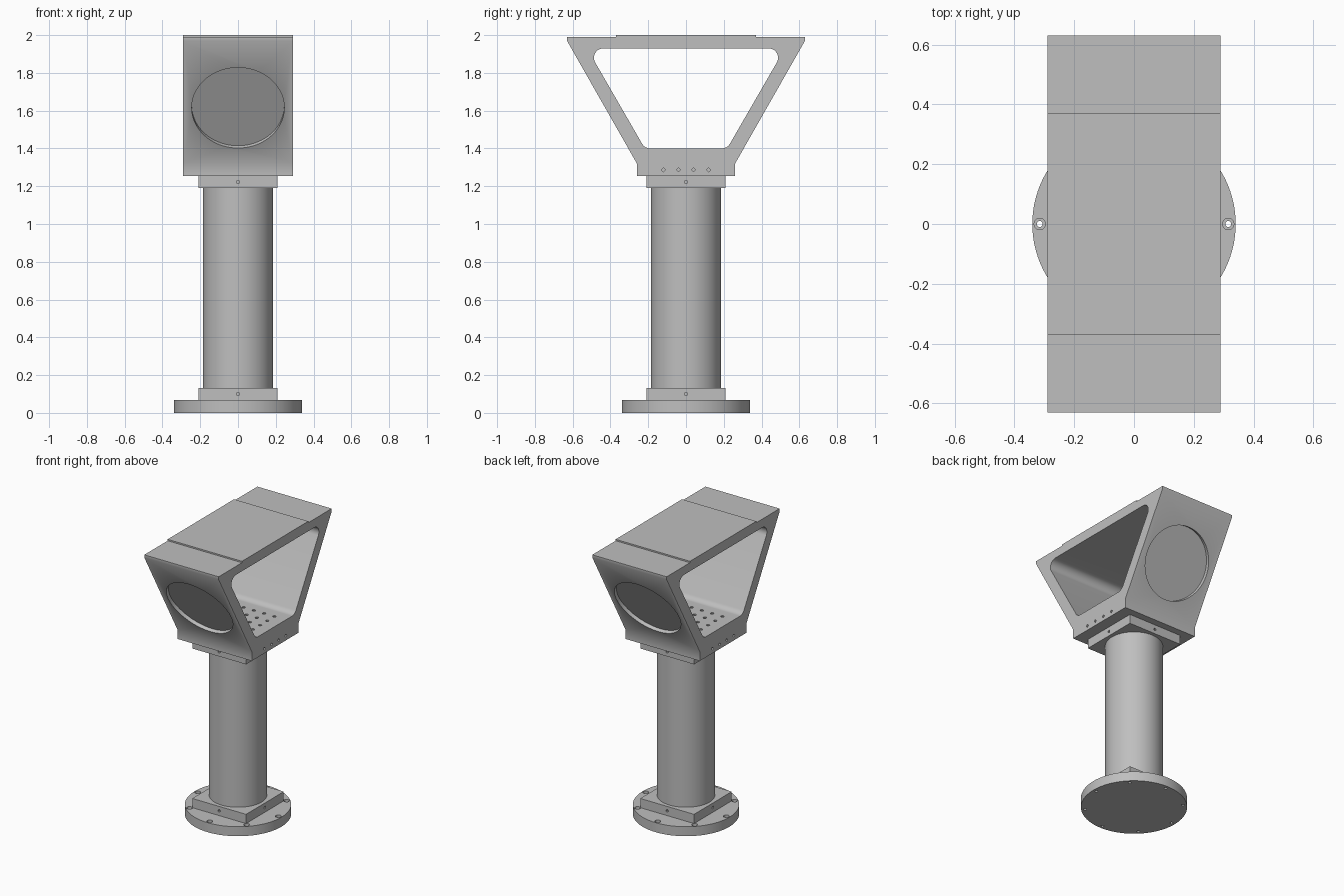
import bpy, bmesh, math
from mathutils import Vector, Matrix

cube = bpy.data.objects.get("Cube")
if cube:
    bpy.data.objects.remove(cube, do_unlink=True)

grey = bpy.data.materials.new("satin_grey")
grey.use_nodes = True
COLOUR = (0.52, 0.52, 0.52, 1)
grey.diffuse_color = COLOUR
grey.node_tree.nodes["Principled BSDF"].inputs["Base Color"].default_value = COLOUR


def make(name, bm):
    bmesh.ops.recalc_face_normals(bm, faces=bm.faces)
    mesh = bpy.data.meshes.new(name)
    bm.to_mesh(mesh)
    bm.free()
    mesh.materials.append(grey)
    obj = bpy.data.objects.new(name, mesh)
    bpy.context.collection.objects.link(obj)
    return obj


def add_cylinder(bm, centre, axis, radius, depth, sides):
    turn = Vector(axis).to_track_quat('Z', 'Y').to_matrix().to_4x4()
    bmesh.ops.create_cone(bm, cap_ends=True, segments=sides, radius1=radius,
                          radius2=radius, depth=depth,
                          matrix=Matrix.Translation(centre) @ turn)


def cylinder(name, radius, low, high, sides=96):
    bm = bmesh.new()
    add_cylinder(bm, (0, 0, (low + high) / 2), (0, 0, 1), radius, high - low, sides)
    return make(name, bm)


def box(name, half, low, high):
    bm = bmesh.new()
    bmesh.ops.create_cube(bm, size=1, matrix=Matrix.Translation((0, 0, (low + high) / 2))
                          @ Matrix.Diagonal((2 * half, 2 * half, high - low, 1)))
    return make(name, bm)


def prism(name, outline, half_width):
    """Extrude a (y, z) outline across x."""
    bm = bmesh.new()
    face = bm.faces.new([bm.verts.new((-half_width, y, z)) for y, z in outline])
    moved = bmesh.ops.extrude_face_region(bm, geom=[face])["geom"]
    bmesh.ops.translate(bm, vec=(2 * half_width, 0, 0),
                        verts=[v for v in moved if isinstance(v, bmesh.types.BMVert)])
    return make(name, bm)


def fillet(points, radius, steps=10):
    """Round every corner of a convex outline."""
    result = []
    for i, p in enumerate(points):
        p = Vector(p)
        a = (Vector(points[i - 1]) - p).normalized()
        b = (Vector(points[(i + 1) % len(points)]) - p).normalized()
        half = a.angle(b) / 2
        centre = p + (a + b).normalized() * radius / math.sin(half)
        start = p + a * radius / math.tan(half) - centre
        end = p + b * radius / math.tan(half) - centre
        sweep = start.angle(end)
        for k in range(steps + 1):
            t = k / steps
            arc = (start * math.sin((1 - t) * sweep) + end * math.sin(t * sweep)) / math.sin(sweep)
            result.append(centre + arc)
    return result


def cut(obj, cutter):
    """Subtract the cutter, bake the result and discard the cutter."""
    mod = obj.modifiers.new("cut", 'BOOLEAN')
    mod.operation = 'DIFFERENCE'
    mod.solver = 'EXACT'
    mod.object = cutter
    bpy.context.view_layer.update()
    graph = bpy.context.evaluated_depsgraph_get()
    mesh = bpy.data.meshes.new_from_object(obj.evaluated_get(graph))
    obj.modifiers.clear()
    obj.data = mesh
    bpy.data.objects.remove(cutter, do_unlink=True)


def drill(obj, holes):
    bm = bmesh.new()
    for hole in holes:
        add_cylinder(bm, *hole)
    cut(obj, make("drill_cutter", bm))


# Round foot with eight counterbored bolt holes
foot = cylinder("foot_flange", 0.34, 0, 0.067)
ring = [(0.315 * math.cos(i * math.pi / 4), 0.315 * math.sin(i * math.pi / 4)) for i in range(8)]
for radius, depth in ((0.019, 0.05), (0.01, 0.3)):
    drill(foot, [((x, y, 0.067), (0, 0, 1), radius, depth, 20) for x, y in ring])

# Column held between two square collars, each with a set-screw hole per side
column = cylinder("column", 0.185, 0.13, 1.19)
collars = [box("lower_collar", 0.21, 0.067, 0.132), box("upper_collar", 0.21, 1.19, 1.255)]
for collar, z in zip(collars, (0.1, 1.222)):
    drill(collar, [((0.21 * x, 0.21 * y, z), (x, y, 0), 0.009, 0.04, 10)
                   for x, y in ((1, 0), (-1, 0), (0, 1), (0, -1))])

# Flared head frame with a raised top pad
side = [(0.26, 1.255), (0.26, 1.32), (0.63, 1.97), (0.63, 1.99), (0.37, 1.99), (0.37, 2.0)]
head = prism("head_frame", side + [(-y, z) for y, z in reversed(side)], 0.29)

# Rounded window straight through the head
window = [(-0.218, 1.4), (0.218, 1.4), (0.524, 1.93), (-0.524, 1.93)]
cut(head, prism("window_cutter", fillet(window, 0.05), 0.4))

# Shallow round recess in each sloping wall
slope = Vector((0, 0.37, 0.65)).normalized()
recesses = []
for s in (-1, 1):
    centre = Vector((0, s * 0.428, 1.615))
    recesses.append((centre, (0, s * slope.z, -slope.y), 0.245, 0.05, 96))
drill(head, recesses)

# Grid of mounting holes in the floor and a row on each side
rows = (-0.12, -0.04, 0.04, 0.12)
drill(head, [((x, y, 1.4), (0, 0, 1), 0.012, 0.08, 10)
             for x in (-0.2,) + rows + (0.2,) for y in rows])
drill(head, [((s * 0.29, y, 1.287), (s, 0, 0), 0.011, 0.06, 4)
             for s in (-1, 1) for y in rows])

# Smooth the round surfaces, keep the edges crisp
bpy.ops.object.select_all(action='DESELECT')
for obj in [foot, column, head] + collars:
    obj.select_set(True)
bpy.context.view_layer.objects.active = head
bpy.ops.object.shade_smooth_by_angle(angle=math.radians(30))
